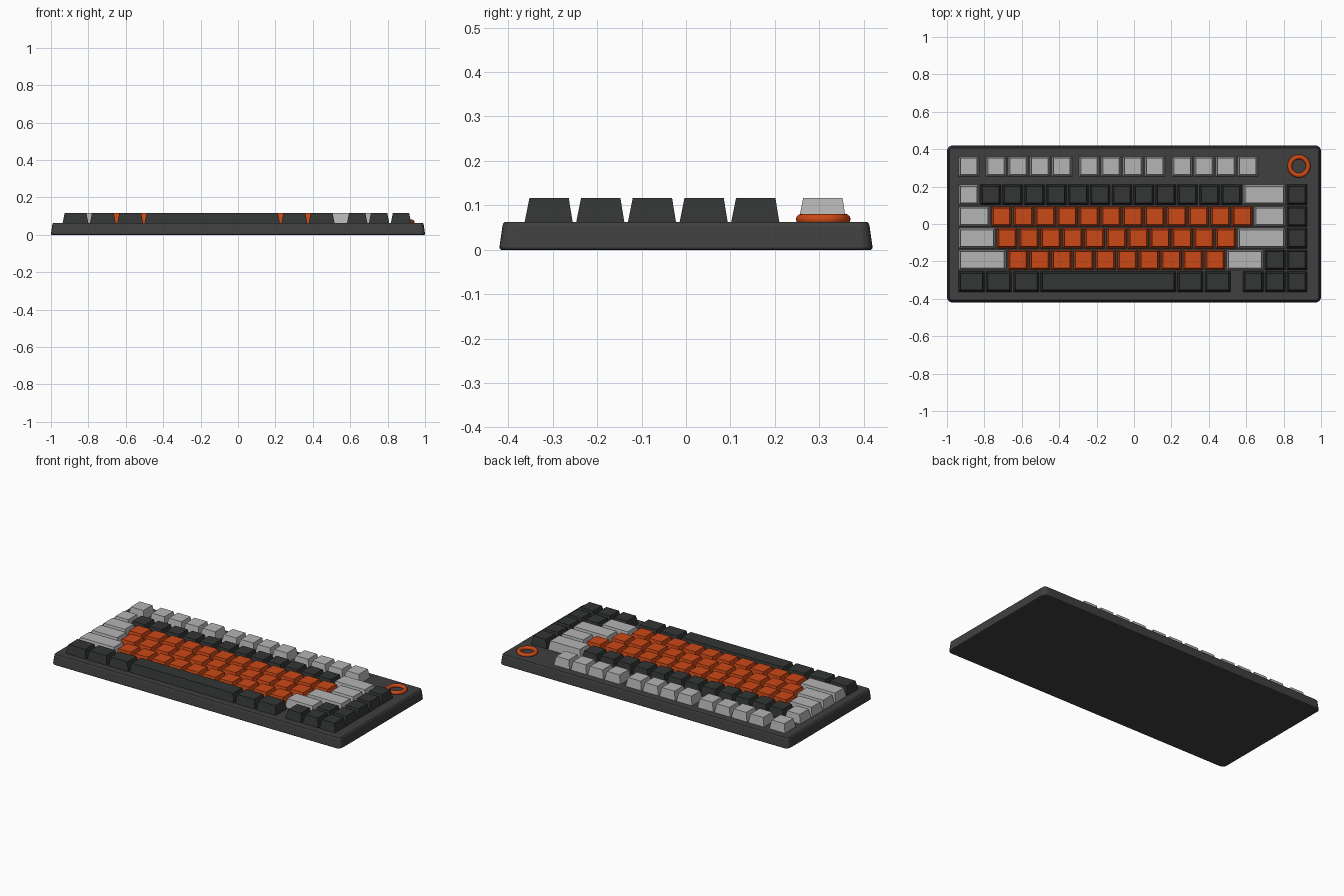
import bpy, bmesh, math

if "Cube" in bpy.data.objects:
    bpy.data.objects.remove(bpy.data.objects["Cube"])

U, V = 0.117, 0.1163        # key pitch in x and y
LEFT = -0.942               # left edge of the key field
TOP = 0.063                 # top of the case
KEY_Z = 0.117               # top of the keycaps
ROWS = {"function": 0.307, "number": 0.156, "upper": 0.156 - V, "home": 0.156 - 2 * V,
        "lower": 0.156 - 3 * V, "bottom": 0.156 - 4 * V}


def material(name, rgb):
    m = bpy.data.materials.new(name)
    m.diffuse_color = (*rgb, 1)
    m.use_nodes = True
    m.node_tree.nodes["Principled BSDF"].inputs["Base Color"].default_value = m.diffuse_color
    return m


CASE = material("case_dark", (0.05, 0.05, 0.05))
DARK = material("key_dark", (0.033, 0.035, 0.035))
GREY = material("key_grey", (0.46, 0.46, 0.46))
ORANGE = material("key_orange", (0.60, 0.065, 0.008))


def rounded_rect(hx, hy, r, z, steps, cy=0):
    pts = []
    for i, (sx, sy) in enumerate([(1, 1), (-1, 1), (-1, -1), (1, -1)]):
        for k in range(steps + 1):
            a = math.pi / 2 * (i + (k / steps if steps else 0))
            pts.append((sx * (hx - r) + r * math.cos(a),
                        cy + sy * (hy - r) + r * math.sin(a), z))
        if not steps:
            pts[-1] = (sx * hx, cy + sy * hy, z)
    return pts


def loft(name, rings, loc, mat):
    bm = bmesh.new()
    loops = [[bm.verts.new(p) for p in ring] for ring in rings]
    n = len(loops[0])
    for a, b in zip(loops, loops[1:]):
        for i in range(n):
            j = (i + 1) % n
            bm.faces.new((a[i], a[j], b[j], b[i]))
    bm.faces.new(loops[0][::-1])
    bm.faces.new(loops[-1])
    me = bpy.data.meshes.new(name)
    bm.to_mesh(me)
    bm.free()
    ob = bpy.data.objects.new(name, me)
    ob.location = loc
    me.materials.append(mat)
    bpy.context.collection.objects.link(ob)
    return ob


# Case: rounded slab, slightly tapered with softened edges
case_profile = [(0.004, 0), (0.001, 0.002), (0, 0.006), (0.007, 0.054), (0.009, 0.060), (0.013, TOP)]
loft("case", [rounded_rect(1 - d, 0.42 - d, 0.03 - d, z, 5) for d, z in case_profile],
     (0, 0, 0), CASE)


# Keycap: four-sided tapered block, start and width given in key units
def key(row, start, width, mat):
    hx, hy = width * U / 2 - 0.004, V / 2 - 0.004
    rings = [rounded_rect(hx, hy, 0, TOP - 0.001, 0),
             rounded_rect(hx - 0.011, hy - 0.010, 0, KEY_Z, 0, 0.001)]
    loft(row + "_key", rings, (LEFT + (start + width / 2) * U, ROWS[row], 0), mat)


# Function row: single key plus three groups of four
key("function", 0, 1, GREY)
for group in (1.25, 5.5, 9.75):
    for i in range(4):
        key("function", group + i, 1, GREY)

# Main rows: grey end keys around a run of single keys
for row, first, count, mat, last in [("number", 1, 12, DARK, 2), ("upper", 1.5, 12, ORANGE, 1.5),
                                     ("home", 1.75, 11, ORANGE, 2.25), ("lower", 2.25, 10, ORANGE, 1.75)]:
    key(row, 0, first, GREY)
    for i in range(count):
        key(row, first + i, 1, mat)
    key(row, first + count, last, GREY)
    key(row, 15, 1, DARK)
key("lower", 14, 1, DARK)

# Bottom row: modifiers, space bar and arrow keys
x = 0
for w in (1.25, 1.25, 1.25, 6.25, 1.25, 1.25):
    key("bottom", x, w, DARK)
    x += w
for x in (13, 14, 15):
    key("bottom", x, 1, DARK)

# Orange dial ring in the back right corner
bpy.ops.mesh.primitive_torus_add(major_radius=0.049, minor_radius=0.0125, major_segments=48,
                                 minor_segments=12, location=(0.882, 0.309, 0.0685))
ring = bpy.context.object
ring.name = "dial_ring"
ring.data.materials.append(ORANGE)
bpy.ops.object.shade_smooth()
